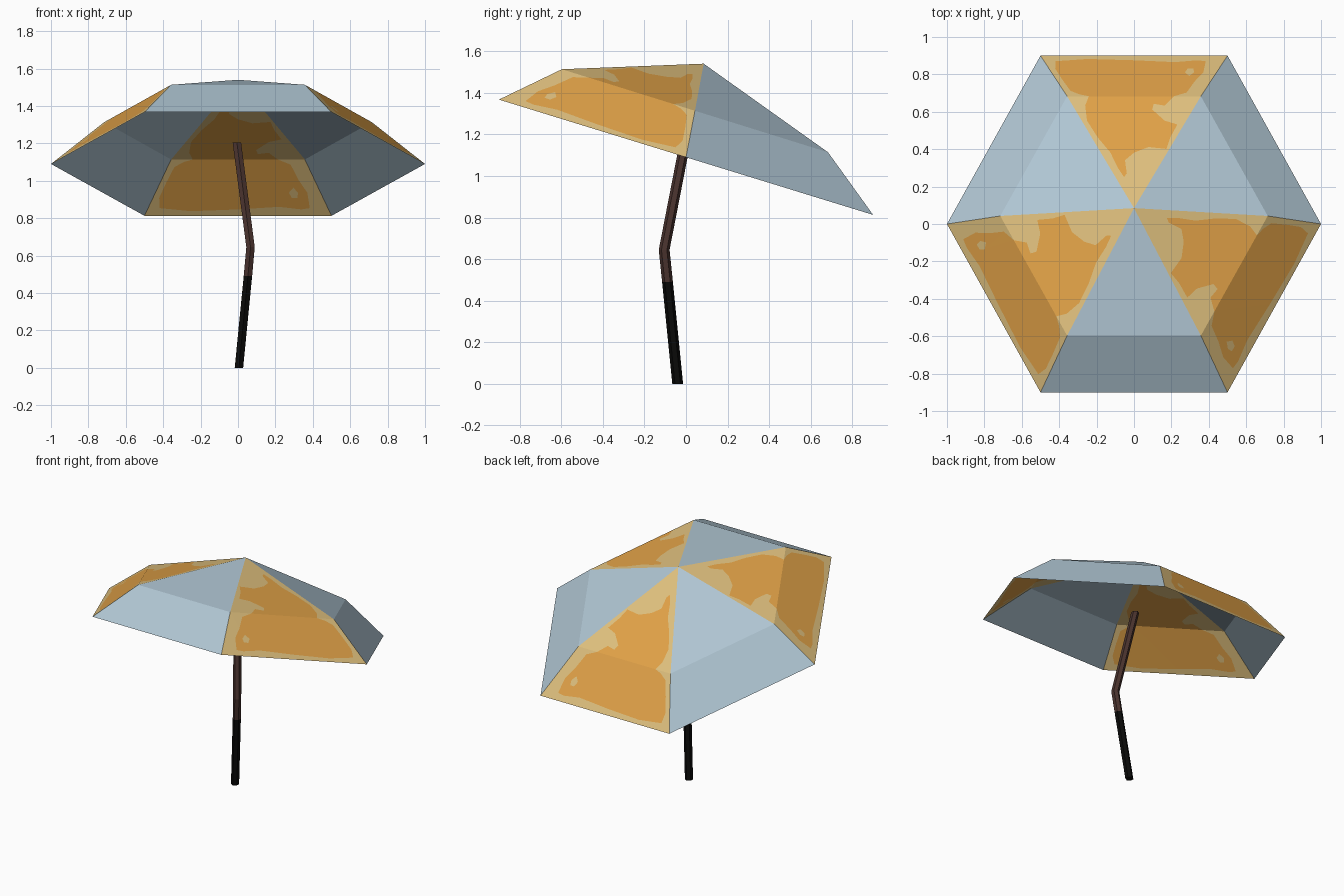
import bpy, bmesh, math
from mathutils import Vector
from mathutils.geometry import delaunay_2d_cdt

if "Cube" in bpy.data.objects:
    bpy.data.objects.remove(bpy.data.objects["Cube"])


def material(name, r, g, b):
    m = bpy.data.materials.new(name)
    m.diffuse_color = [((c / 255 + 0.055) / 1.055) ** 2.4 if c > 10 else c / 255 / 12.92
                       for c in (r, g, b)] + [1]
    m.use_nodes = True
    m.node_tree.nodes["Principled BSDF"].inputs["Base Color"].default_value = m.diffuse_color
    return m


BLUE = material("pale blue cloth", 176, 198, 211)
TAN = material("tan cloth", 222, 191, 125)
ORANGE = material("orange blotch", 224, 161, 71)
BROWN = material("brown wood", 74, 51, 46)
BLACK = material("black grip", 10, 10, 9)


def add_object(name, bm, mats):
    mesh = bpy.data.meshes.new(name)
    bm.to_mesh(mesh)
    bm.free()
    for m in mats:
        mesh.materials.append(m)
    bpy.context.collection.objects.link(bpy.data.objects.new(name, mesh))


# Canopy rings: tilted outer rim, fold ring and tip
tip = Vector((0, 0.085, 1.54))
rim, fold = [], []
for k in range(6):
    c, s = math.cos(math.pi / 3 * k), math.sin(math.pi / 3 * k)
    y = 0.9 * s / math.sin(math.pi / 3)
    rim.append(Vector((c, y, 1.09 - 0.308 * y)))
    y = 0.043 + 0.64 * s / math.sin(math.pi / 3)
    fold.append(Vector((0.715 * c, y, 1.313 - 0.312 * (y - 0.045))))

# Painted blotch, drawn once in flat panel coordinates (x across, y outward)
OUTER_Y, FOLD_Y, TIP_Y, FOLD_X = 0.9, 0.68, 0.085, 0.37
panel = [(-0.5, OUTER_Y), (-FOLD_X, FOLD_Y), (0, TIP_Y), (FOLD_X, FOLD_Y), (0.5, OUTER_Y)]
blotch = [(-0.42, 0.87), (-0.425, 0.83), (-0.39, 0.77), (-0.35, 0.71), (-0.30, 0.69),
          (-0.25, 0.68), (-0.27, 0.63), (-0.26, 0.55), (-0.20, 0.46), (-0.13, 0.38),
          (-0.09, 0.30), (-0.055, 0.25), (-0.04, 0.27), (-0.05, 0.34), (0.0, 0.38),
          (0.08, 0.41), (0.18, 0.40), (0.20, 0.46), (0.24, 0.53), (0.17, 0.55),
          (0.10, 0.61), (0.11, 0.64), (0.17, 0.63), (0.22, 0.68), (0.29, 0.70),
          (0.33, 0.76), (0.375, 0.81), (0.385, 0.87), (0.34, 0.875), (0.22, 0.865),
          (0.0, 0.875), (-0.25, 0.882)]
hole = [(0.275, 0.81), (0.30, 0.79), (0.325, 0.81), (0.32, 0.83), (0.29, 0.83)]


def inside(p, poly):
    hit = False
    for a, b in zip(poly, poly[1:] + poly[:1]):
        if (a[1] > p[1]) != (b[1] > p[1]):
            if p[0] < a[0] + (p[1] - a[1]) / (b[1] - a[1]) * (b[0] - a[0]):
                hit = not hit
    return hit


points, edges = [], []
for poly in (panel, blotch, hole):
    n, start = len(poly), len(points)
    points += [Vector(p) for p in poly]
    edges += [(start + i, start + (i + 1) % n) for i in range(n)]
edges.append((1, 3))  # fold line
cut = delaunay_2d_cdt(points, edges, [], 0, 1e-5)
cut_points, cut_faces = cut[0], cut[2]


def place(p, k):
    """Map a flat panel point onto panel k of the canopy."""
    right, left = k, (k + 1) % 6
    if p[1] >= FOLD_Y:
        t = (p[1] - FOLD_Y) / (OUTER_Y - FOLD_Y)
        s = 0.5 + 0.5 * p[0] / (FOLD_X + (0.5 - FOLD_X) * t)
        a = fold[left].lerp(rim[left], t)
        return a.lerp(fold[right].lerp(rim[right], t), s)
    t = (p[1] - TIP_Y) / (FOLD_Y - TIP_Y)
    mid = (fold[left] + fold[right]) / 2
    return tip + (mid - tip) * t + (fold[right] - mid) * (p[0] / FOLD_X)


# Canopy: plain blue panels alternate with blotched ones
bm = bmesh.new()
for k in range(6):
    j = (k + 1) % 6
    if k % 2 == 0:
        for loop in ((rim[k], rim[j], fold[j], fold[k]), (fold[k], fold[j], tip)):
            bm.faces.new([bm.verts.new(p) for p in loop])
        continue
    vs = [bm.verts.new(place(p, k)) for p in cut_points]
    for f in cut_faces:
        centre = sum((cut_points[i] for i in f), Vector((0, 0))) / len(f)
        face = bm.faces.new([vs[i] for i in f])
        face.material_index = 2 if inside(centre, blotch) and not inside(centre, hole) else 1
for f in bm.faces:
    f.normal_update()
    if f.normal.z < 0:
        f.normal_flip()
bmesh.ops.remove_doubles(bm, verts=bm.verts, dist=1e-4)
add_object("canopy", bm, [BLUE, TAN, ORANGE])


# Crooked six-sided pole made of stacked rings
def tube(name, path, mat, radius=0.026):
    bm = bmesh.new()
    rings = [[bm.verts.new((x + radius * math.sin(math.pi / 3 * i),
                            y + radius * math.cos(math.pi / 3 * i), z)) for i in range(6)]
             for x, y, z in path]
    for a, b in zip(rings, rings[1:]):
        for i in range(6):
            j = (i + 1) % 6
            bm.faces.new((a[i], a[j], b[j], b[i]))
    bm.faces.new(rings[0])
    bm.faces.new(rings[-1])
    bmesh.ops.recalc_face_normals(bm, faces=bm.faces)
    add_object(name, bm, [mat])


joint = (0.053, -0.089, 0.49)
tube("grip", [(0.005, -0.04, 0), joint], BLACK)
tube("pole", [joint, (0.067, -0.105, 0.645), (-0.006, 0.004, 1.205)], BROWN)
